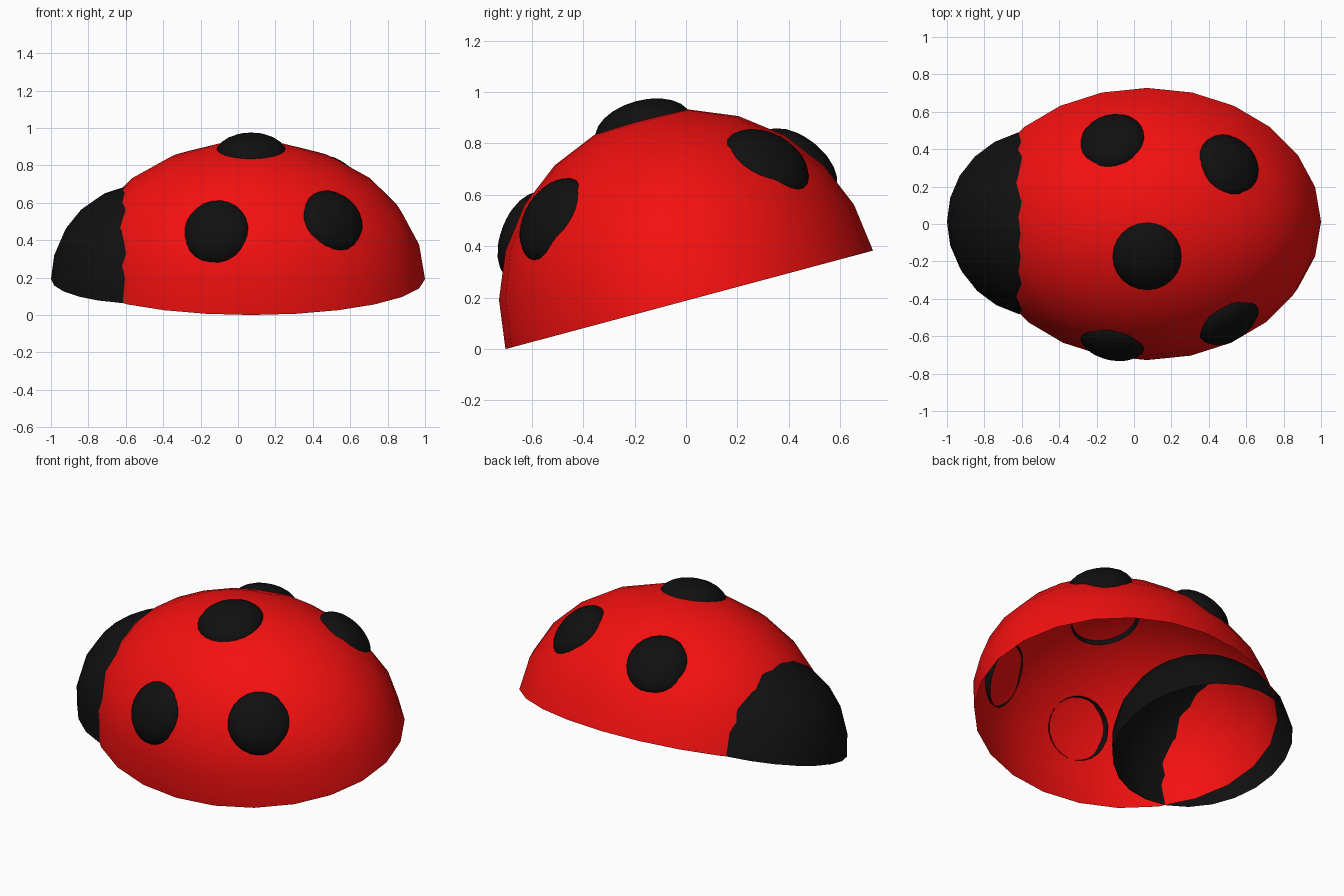
import bpy, bmesh, math
from mathutils import Matrix, Vector

if "Cube" in bpy.data.objects:
    bpy.data.objects.remove(bpy.data.objects["Cube"])


def material(name, rgb):
    m = bpy.data.materials.new(name)
    m.diffuse_color = (*rgb, 1)
    m.use_nodes = True
    m.node_tree.nodes["Principled BSDF"].inputs["Base Color"].default_value = m.diffuse_color
    return m


RED = material("red", (0.9, 0.005, 0.005))
BLACK = material("black", (0.005, 0.005, 0.005))

# Body frame: nose-down tilt of 15 degrees, rim touching the ground at the front
BODY = Matrix.Translation((0, 0.0126, 0.1915)) @ Matrix.Rotation(math.radians(15), 4, 'X')
CX, RX, R = 0.07, 0.93, 0.74


def dome(name, mat, scale, matrix, segs=24, rings=12):
    """Open half sphere, scaled and placed in the tilted body frame."""
    bm = bmesh.new()
    bmesh.ops.create_uvsphere(bm, u_segments=segs, v_segments=rings, radius=1)
    bmesh.ops.delete(bm, geom=[v for v in bm.verts if v.co.z < -0.001], context='VERTS')
    for f in bm.faces:
        f.smooth = True
    bm.transform(BODY @ matrix @ Matrix.Diagonal((*scale, 1)))
    me = bpy.data.meshes.new(name)
    bm.to_mesh(me)
    bm.free()
    me.materials.append(mat)
    ob = bpy.data.objects.new(name, me)
    bpy.context.collection.objects.link(ob)
    return ob


def spot(name, x, side_deg, lean_deg, r, height):
    """Flattened dome sunk slightly into the shell, facing outward."""
    a, t = math.radians(side_deg), math.radians(lean_deg)
    rho = R * math.sqrt(1 - ((x - CX) / RX) ** 2)
    pos = Vector((x, rho * math.sin(a), rho * math.cos(a)))
    n = Vector((math.sin(t), math.cos(t) * math.sin(a), math.cos(t) * math.cos(a)))
    rot = n.to_track_quat('Z', 'Y').to_matrix().to_4x4()
    dome(name, BLACK, (r, r, height), Matrix.Translation(pos - n * 0.05) @ rot)


# Shell and head
dome("shell", RED, (RX, R, R), Matrix.Translation((CX, 0, 0)))
dome("head", BLACK, (0.51, 0.51, 0.51), Matrix.Translation((-0.49, 0, 0)))

# Spots: one on top, two mirrored pairs
spot("top_spot", CX, 0, 0, 0.192, 0.11)
for side, s in (("front", -1), ("back", 1)):
    spot(side + "_spot_near_head", -0.125, 53.5 * s, -12, 0.182, 0.10)
    spot(side + "_spot_near_tail", 0.53, 44.5 * s, 31, 0.182, 0.10)
